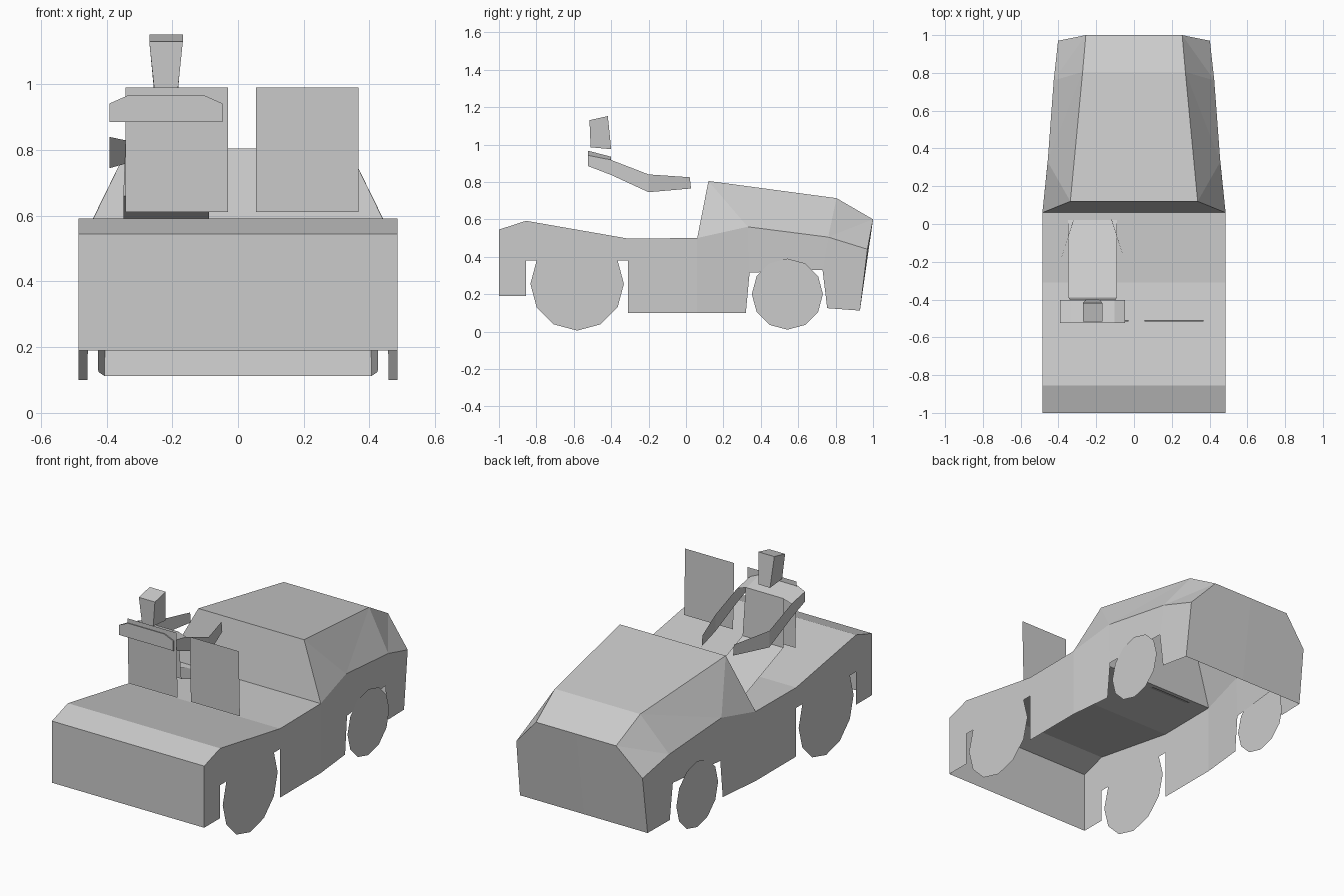
import bpy, bmesh, math

if "Cube" in bpy.data.objects:
    bpy.data.objects.remove(bpy.data.objects["Cube"])


def sheet(name, polys, cx=None, mirror=False):
    """Weld polygons into one object; optionally mirror in x, then shift by cx."""
    bm = bmesh.new()
    for p in polys:
        bm.faces.new([bm.verts.new(v) for v in p])
        if mirror:
            bm.faces.new([bm.verts.new((-x, y, z)) for x, y, z in reversed(p)])
    bmesh.ops.remove_doubles(bm, verts=bm.verts, dist=0.0005)
    bmesh.ops.recalc_face_normals(bm, faces=bm.faces)
    if sum(f.normal.z * f.calc_area() for f in bm.faces) < -0.001:
        bmesh.ops.reverse_faces(bm, faces=bm.faces)
    if cx:
        bmesh.ops.translate(bm, verts=bm.verts, vec=(cx, 0, 0))
    me = bpy.data.meshes.new(name)
    bm.to_mesh(me)
    bm.free()
    ob = bpy.data.objects.new(name, me)
    bpy.context.collection.objects.link(ob)
    return ob


def ring(cy, cz, r, first, last):
    return [(cy + r * math.cos(math.radians(a)), cz + r * math.sin(math.radians(a)))
            for a in range(first, last, 30)]


W = 0.485
TAPER = [(-1, W), (0.06, W), (0.33, 0.457), (0.76, 0.425), (0.97, 0.402)]


def side(points):
    """Place (y, z) points on the body flank, which narrows along y."""
    out = []
    for y, z in points:
        for (y0, x0), (y1, x1) in zip(TAPER, TAPER[1:]):
            if y <= y1:
                out.append((x0 + (x1 - x0) * (y - y0) / (y1 - y0), y, z))
                break
    return out


# Body shell: flank with the large wheel disc flush in it, deck, hood, open underneath
deck = [(-1, 0.545), (-0.855, 0.592), (-0.31, 0.497), (0.06, 0.5)]
belt = side([(0.06, 0.5), (0.33, 0.56), (0.76, 0.505), (0.97, 0.44)])
ridge = [(0.337, 0.12, 0.805), (0.272, 0.805, 0.713), (0.255, 1.0, 0.6)]

big_wheel = ring(-0.582, 0.255, 0.25, 150, 391)
body = [
    side([(-1, 0.545), (-1, 0.19), (-0.855, 0.19), (-0.855, 0.38)] + big_wheel
         + [(-0.31, 0.38), (-0.31, 0.1), (0.06, 0.1)] + deck[:0:-1]),
    side([(0.06, 0.5), (0.06, 0.1), (0.32, 0.1), (0.34, 0.315), (0.33, 0.56)]),
    side([(0.33, 0.56), (0.34, 0.315), (0.73, 0.33), (0.76, 0.505)]),
    side([(0.76, 0.505), (0.73, 0.33), (0.755, 0.125), (0.93, 0.112), (0.97, 0.44)]),
    [(0, -1, 0.19), (W, -1, 0.19), (W, -1, 0.545), (0, -1, 0.545)],
]
for (y0, z0), (y1, z1) in zip(deck, deck[1:]):
    body.append([(0, y0, z0), (W, y0, z0), (W, y1, z1), (0, y1, z1)])
# Hood panels: cowl, top, faceted flank, nose
center = [(0, y, z) for _, y, z in ridge]
body += [
    [(0, 0.06, 0.5), belt[0], ridge[0], center[0]],
    [center[0], ridge[0], ridge[1], center[1]],
    [center[1], ridge[1], ridge[2], center[2]],
    [ridge[0], belt[0], belt[1]], [ridge[0], belt[1], ridge[1]],
    [ridge[1], belt[1], belt[2]], [ridge[1], belt[2], ridge[2]],
    [ridge[2], belt[2], belt[3]],
    [center[2], ridge[2], belt[3], side([(0.93, 0.112)])[0], (0, 0.93, 0.112)],
]
sheet("body_shell", body, mirror=True)

# Small wheel discs
sheet("small_wheels", [[(0.451, y, z) for y, z in ring(0.542, 0.2, 0.19, 0, 360)]], mirror=True)

# Seat backs
for name, x0, x1 in (("driver_seat_back", -0.342, -0.03), ("passenger_seat_back", 0.055, 0.367)):
    sheet(name, [[(x0, -0.507, 0.612), (x1, -0.507, 0.612), (x1, -0.517, 0.99), (x0, -0.517, 0.99)]])

# Driver torso and legs: one folded sheet
DX = -0.219
fold = [(0.12, -0.402, 0.935), (0.13, -0.388, 0.66), (0.13, 0.06, 0.485)]
sheet("driver_torso_and_legs",
      [[(-a, b, c), (a, b, c), (d, e, f), (-d, e, f)]
       for (a, b, c), (d, e, f) in zip(fold, fold[1:])], cx=DX)

# Driver shoulders and arms
A, B = 0.115, 0.172
sheet("driver_arms", [
    [(0, -0.525, 0.885), (B, -0.525, 0.885), (B, -0.525, 0.942), (A, -0.525, 0.967), (0, -0.525, 0.967)],
    [(0, -0.525, 0.967), (A, -0.525, 0.967), (A, -0.402, 0.935), (0, -0.402, 0.935)],
    [(A, -0.525, 0.967), (B, -0.525, 0.942), (B, -0.402, 0.918), (A, -0.402, 0.935)],
    [(B, -0.525, 0.942), (B, -0.525, 0.885), (B, -0.402, 0.838), (B, -0.2, 0.745),
     (B, -0.2, 0.84), (B, -0.402, 0.918)],
    [(B, -0.2, 0.84), (B, -0.2, 0.745), (0.1, 0.027, 0.765), (0.1, 0.02, 0.825)],
], cx=DX, mirror=True)

# Driver head: tapered block
low = [(-0.036, -0.51, 0.985), (0.036, -0.51, 0.985), (0.036, -0.4, 0.975), (-0.036, -0.4, 0.975)]
top = [(-0.051, -0.516, 1.13), (0.051, -0.516, 1.13), (0.051, -0.418, 1.152), (-0.051, -0.418, 1.152)]
sheet("driver_head", [low, top] + [[low[i], low[(i + 1) % 4], top[(i + 1) % 4], top[i]]
                                   for i in range(4)], cx=DX)
